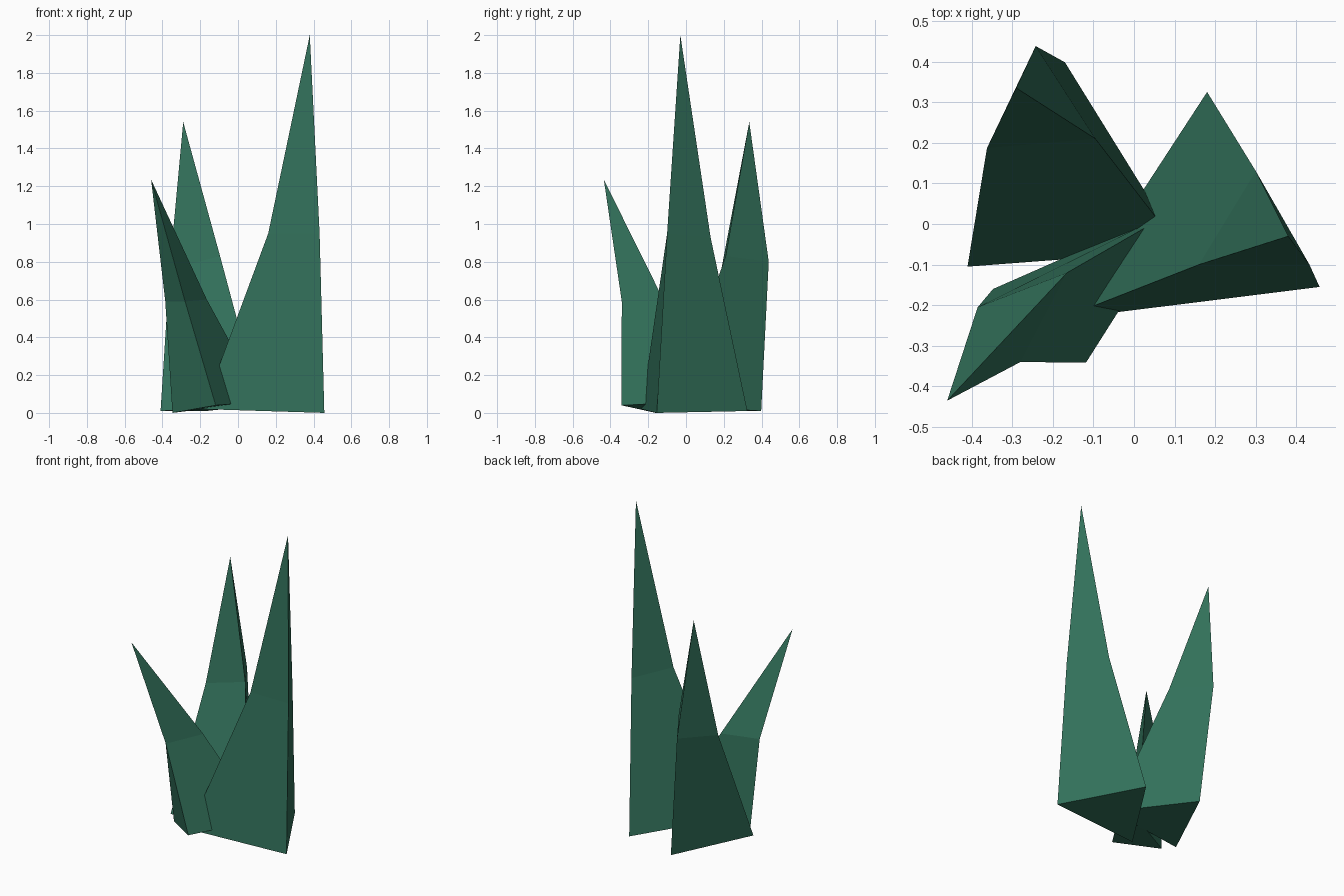
import bpy, bmesh

if "Cube" in bpy.data.objects:
    bpy.data.objects.remove(bpy.data.objects["Cube"])

green = bpy.data.materials.new("dark_green")
green.diffuse_color = (0.032, 0.165, 0.103, 1)
green.use_nodes = True
green.node_tree.nodes["Principled BSDF"].inputs["Base Color"].default_value = green.diffuse_color


def spike(name, base, middle, tip):
    """Closed three-sided leaf: base triangle, narrower middle triangle, pointed tip."""
    bm = bmesh.new()
    low = [bm.verts.new(p) for p in base]
    mid = [bm.verts.new(p) for p in middle]
    top = bm.verts.new(tip)
    bm.faces.new(low)
    for i in range(3):
        j = (i + 1) % 3
        bm.faces.new((low[i], low[j], mid[j], mid[i]))
        bm.faces.new((mid[i], mid[j], top))
    bmesh.ops.recalc_face_normals(bm, faces=bm.faces)
    mesh = bpy.data.meshes.new(name)
    bm.to_mesh(mesh)
    bm.free()
    mesh.materials.append(green)
    obj = bpy.data.objects.new(name, mesh)
    bpy.context.collection.objects.link(obj)


# Tall leaf on the right
spike("tall_leaf",
      [(0.18, 0.325, 0.01), (0.457, -0.155, 0.0), (-0.185, -0.235, 0.02)],
      [(0.30, 0.13, 0.93), (0.432, -0.10, 0.95), (0.16, -0.10, 0.95)],
      (0.38, -0.03, 2.0))

# Medium leaf at the back left
spike("back_leaf",
      [(-0.41, -0.105, 0.01), (-0.17, 0.398, 0.01), (0.117, -0.065, 0.04)],
      [(-0.362, 0.187, 0.76), (-0.242, 0.438, 0.80), (-0.095, 0.21, 0.83)],
      (-0.29, 0.335, 1.54))

# Short leaf leaning to the front left
spike("front_leaf",
      [(-0.347, -0.16, 0.0), (-0.118, -0.341, 0.04), (0.13, 0.05, 0.06)],
      [(-0.385, -0.205, 0.59), (-0.28, -0.34, 0.59), (-0.165, -0.12, 0.60)],
      (-0.46, -0.435, 1.235))
